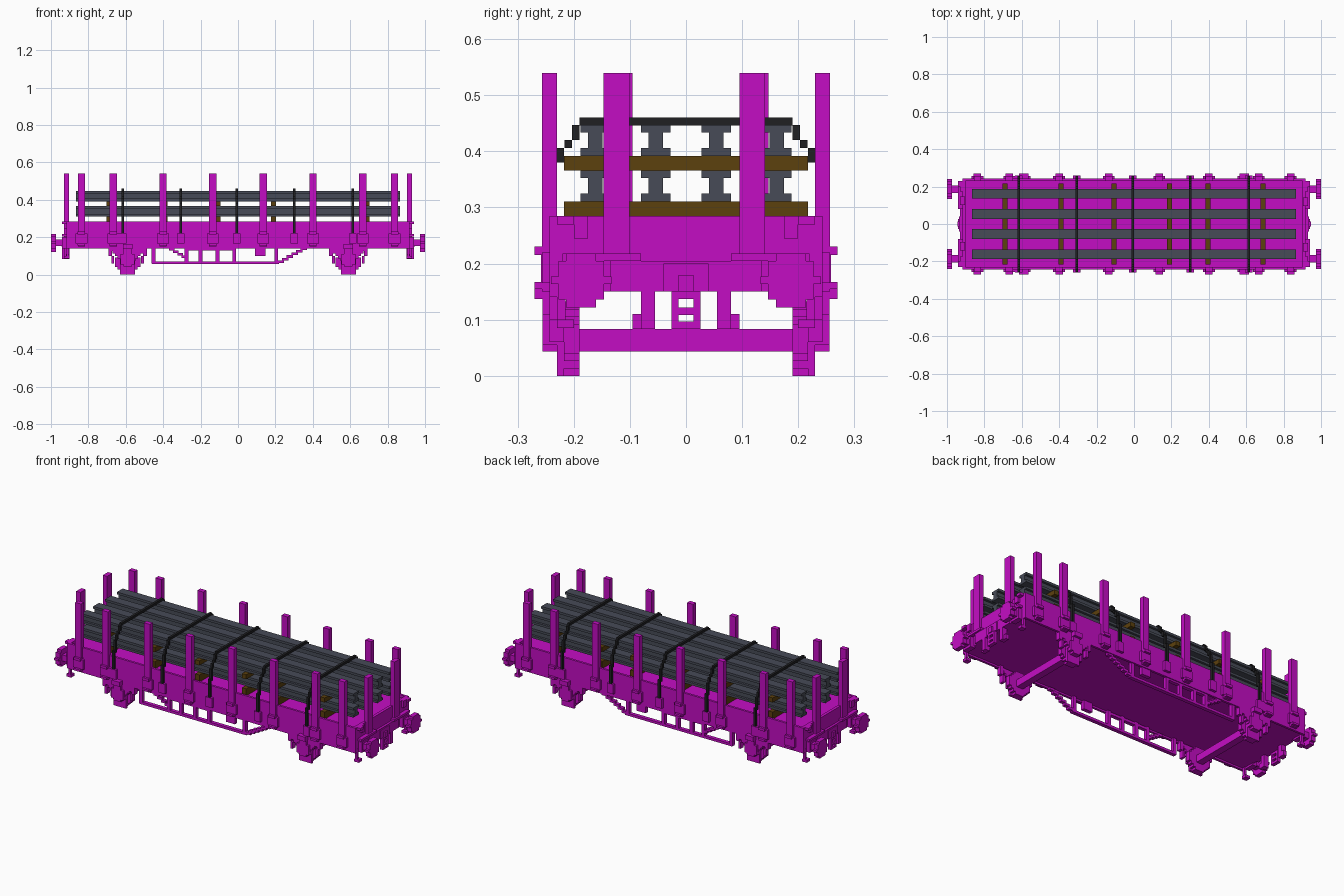
import bpy, bmesh, math

cube = bpy.data.objects.get("Cube")
if cube:
    bpy.data.objects.remove(cube, do_unlink=True)

V = 0.0135          # block step used by all stepped shapes
S = (-1, 1)


def material(name, rgb):
    m = bpy.data.materials.new(name)
    m.use_nodes = True
    m.diffuse_color = (*rgb, 1)
    m.node_tree.nodes["Principled BSDF"].inputs["Base Color"].default_value = (*rgb, 1)
    return m


MAGENTA = material("magenta paint", (0.55, 0.004, 0.55))
STEEL = material("grey steel", (0.063, 0.07, 0.095))
WOOD = material("brown timber", (0.108, 0.052, 0.004))
BLACK = material("black strap", (0.014, 0.014, 0.016))


def build(name, mat, boxes):
    """One object from boxes given as (x0, x1, y0, y1, z0, z1)."""
    bm = bmesh.new()
    for b in boxes:
        x0, x1 = sorted(b[0:2])
        y0, y1 = sorted(b[2:4])
        z0, z1 = sorted(b[4:6])
        vs = bmesh.ops.create_cube(bm, size=1)["verts"]
        for v in vs:
            v.co.x = x0 if v.co.x < 0 else x1
            v.co.y = y0 if v.co.y < 0 else y1
            v.co.z = z0 if v.co.z < 0 else z1
    mesh = bpy.data.meshes.new(name)
    bm.to_mesh(mesh)
    bm.free()
    mesh.materials.append(mat)
    ob = bpy.data.objects.new(name, mesh)
    bpy.context.collection.objects.link(ob)
    return ob


def at(x, w, y0, y1, z0, z1):
    """Box of width w centred on x."""
    return (x - w / 2, x + w / 2, y0, y1, z0, z1)


def disc_rows(radius, steps):
    """Stepped disc as (half width, z0, z1) rows about its centre."""
    h = 2 * radius / steps
    for i in range(steps):
        mid = -radius + (i + 0.5) * h
        half = max(V, round(math.sqrt(radius ** 2 - mid ** 2) / V) * V)
        yield half, -radius + i * h, -radius + (i + 1) * h


# Wagon body: floor, walls and lower sills
build("floor", MAGENTA, [(-0.915, 0.915, -0.235, 0.235, 0.15, 0.27)])
build("side_walls", MAGENTA, [(-0.917, 0.917, s * 0.23, s * 0.243, 0.14, 0.285) for s in S])
build("end_walls", MAGENTA, [(s * 0.9, s * 0.917, -0.243, 0.243, 0.15, 0.285) for s in S])

# Fittings on both ends
for s, side in zip(S, ("right", "left")):
    fit = [(s * 0.91, s * 0.935, -0.04, 0.04, 0.15, 0.2),
           (s * 0.93, s * 0.945, -0.013, 0.013, 0.15, 0.18),
           (s * 0.915, s * 0.93, -0.135, 0.135, 0.15, 0.205)]
    for t in S:
        fit += [(s * 0.915, s * 0.94, t * 0.08, t * 0.22, 0.205, 0.218),
                (s * 0.915, s * 0.93, t * 0.175, t * 0.2, 0.245, 0.285),
                (s * 0.915, s * 0.94, t * 0.2, t * 0.23, 0.27, 0.285)]
    build(side + "_end_fittings", MAGENTA, fit)

    # Coupling link and brake hoses
    link = [(s * 0.92, s * 0.94, t * 0.013, t * 0.026, 0.083, 0.15) for t in S]
    link += [(s * 0.92, s * 0.94, -0.026, 0.026, z, z + V) for z in (0.083, 0.108, 0.137)]
    build(side + "_coupling_link", MAGENTA, link)
    hoses = []
    for t in S:
        hoses += [(s * 0.9, s * 0.93, t * 0.055, t * 0.08, 0.083, 0.2),
                  (s * 0.9, s * 0.92, t * 0.055, t * 0.095, 0.083, 0.11)]
    build(side + "_brake_hoses", MAGENTA, hoses)

    # Buffers: stem, collar and stepped round head
    for t, row in zip(S, ("front", "back")):
        y = t * 0.187
        rows = [(s * 0.973, s * 1.0, y - h, y + h, 0.17 + a, 0.17 + b)
                for h, a, b in disc_rows(0.048, 7)]
        rows += [(s * 0.91, s * 0.98, y - 0.02, y + 0.02, 0.153, 0.188),
                 (s * 0.91, s * 0.94, y - 0.03, y + 0.03, 0.14, 0.2)]
        build(f"{side}_{row}_buffer", MAGENTA, rows)

# Side stakes with brackets
stake_x = [s * x for x in (0.135, 0.4, 0.667, 0.837) for s in S]
for t, row in zip(S, ("front", "back")):
    build(row + "_stakes", MAGENTA,
          [at(x, 0.038, t * 0.23, t * 0.257, 0.15, 0.54) for x in stake_x])
    brackets = []
    for x in stake_x:
        brackets += [at(x, 0.064, t * 0.24, t * 0.257, 0.165, 0.22),
                     at(x, 0.04, t * 0.24, t * 0.27, 0.215, 0.23),
                     at(x, 0.04, t * 0.24, t * 0.27, 0.155, 0.167)]
    build(row + "_stake_brackets", MAGENTA, brackets)

# End stakes
build("end_stakes", MAGENTA, [(s * 0.903, s * 0.93, t * 0.121 - 0.023 - s * 0.003,
                               t * 0.121 + 0.023 - s * 0.003, 0.205, 0.54)
                              for s in S for t in S])

# Load: two layers of timbers and I-beams
timber_x = (-0.69, -0.39, -0.107, 0.19, 0.395, 0.69)
beam_y = (-0.162, -0.054, 0.054, 0.162)
for name, zt, zb in (("lower", 0.27, 0.311), ("upper", 0.366, 0.392)):
    zt_top = zb
    build(name + "_timbers", WOOD, [at(x, 0.027, -0.217, 0.217, zt, zt_top) for x in timber_x])
    top = zb + 0.055
    beams = []
    for y in beam_y:
        beams += [(-0.865, 0.865, y - 0.013, y + 0.013, zb, top),
                  (-0.865, 0.865, y - 0.026, y + 0.026, zb, zb + V),
                  (-0.865, 0.865, y - 0.026, y + 0.026, top - V, top)]
    build(name + "_steel_beams", STEEL, beams)

# Straps over the load, with tensioner boxes on the walls
strap_x = (-0.615, -0.305, -0.006, 0.302, 0.613)
straps, tensioners = [], []
for x in strap_x:
    straps.append(at(x, V, -0.19, 0.19, 0.446, 0.46))
    for t in S:
        for y, z0, z1 in ((0.19, 0.42, 0.447), (0.203, 0.406, 0.42),
                          (0.217, 0.38, 0.406), (0.23, 0.31, 0.38), (0.243, 0.21, 0.325)):
            straps.append(at(x, V, t * y, t * (y + V), z0, z1))
        tensioners.append(at(x, 0.04, t * 0.24, t * 0.258, 0.165, 0.22))
build("straps", BLACK, straps)
build("strap_tensioners", MAGENTA, tensioners)

# Wheelsets, springs and axle boxes
for s, side in zip(S, ("right", "left")):
    x = s * 0.59
    build(side + "_axle", MAGENTA, [at(x, 0.04, -0.2, 0.2, 0.043, 0.083)])
    for t, row in zip(S, ("front", "back")):
        build(f"{side}_{row}_wheel", MAGENTA,
              [at(x, 2 * h, t * 0.19, t * 0.217, 0.066 + a, 0.066 + b)
               for h, a, b in disc_rows(0.066, 10)]
              + [at(x, 0.08, t * 0.217, t * 0.23, 0, 0.125)])
        spring = [at(x, 0.19 - i * 0.027, t * 0.217, t * 0.243,
                     0.14 - (i + 1) * V, 0.14 - i * V) for i in range(5)]
        spring += [at(x, 0.075, t * 0.217, t * 0.256, 0.055, 0.11),
                   at(x, 0.045, t * 0.23, t * 0.256, 0.043, 0.15),
                   at(x, 0.05, t * 0.24, t * 0.27, 0.137, 0.163)]
        for k in S:
            spring.append(at(x + k * 0.093, 0.02, t * 0.217, t * 0.243, 0.1, 0.15))
            spring.append(at(x + k * 0.08, 0.015, t * 0.217, t * 0.243, 0.06, 0.1))
        build(f"{side}_{row}_spring", MAGENTA, spring)

        # Corner footstep below the sill
        build(f"{side}_{row}_footstep", MAGENTA,
              [(s * 0.9, s * 0.93, t * 0.2, t * 0.23, 0.085, 0.1),
               (s * 0.905, s * 0.918, t * 0.215, t * 0.23, 0.085, 0.16)])

# Brake rigging frames under the sides
for t, row in zip(S, ("front", "back")):
    y = (t * 0.217, t * 0.238)
    rig = [(-0.46, 0.22, *y, 0.056, 0.07)]
    rig += [at(x, 0.02, *y, 0.06, 0.15) for x in (-0.452, -0.275, -0.2, -0.11, -0.02, 0.205)]
    rig += [(-0.28, -0.02, *y, 0.13, 0.145), (0.09, 0.147, *y, 0.1, 0.15)]
    for i in range(6):
        rig.append((0.21 + i * 0.025, 0.245 + i * 0.025, *y,
                    0.063 + i * V, 0.063 + (i + 1) * V))
    for i in range(4):
        rig.append((-0.37 + i * 0.023, -0.34 + i * 0.023, *y,
                    0.128 - i * V, 0.142 - i * V))
    build(row + "_brake_frame", MAGENTA, rig)
